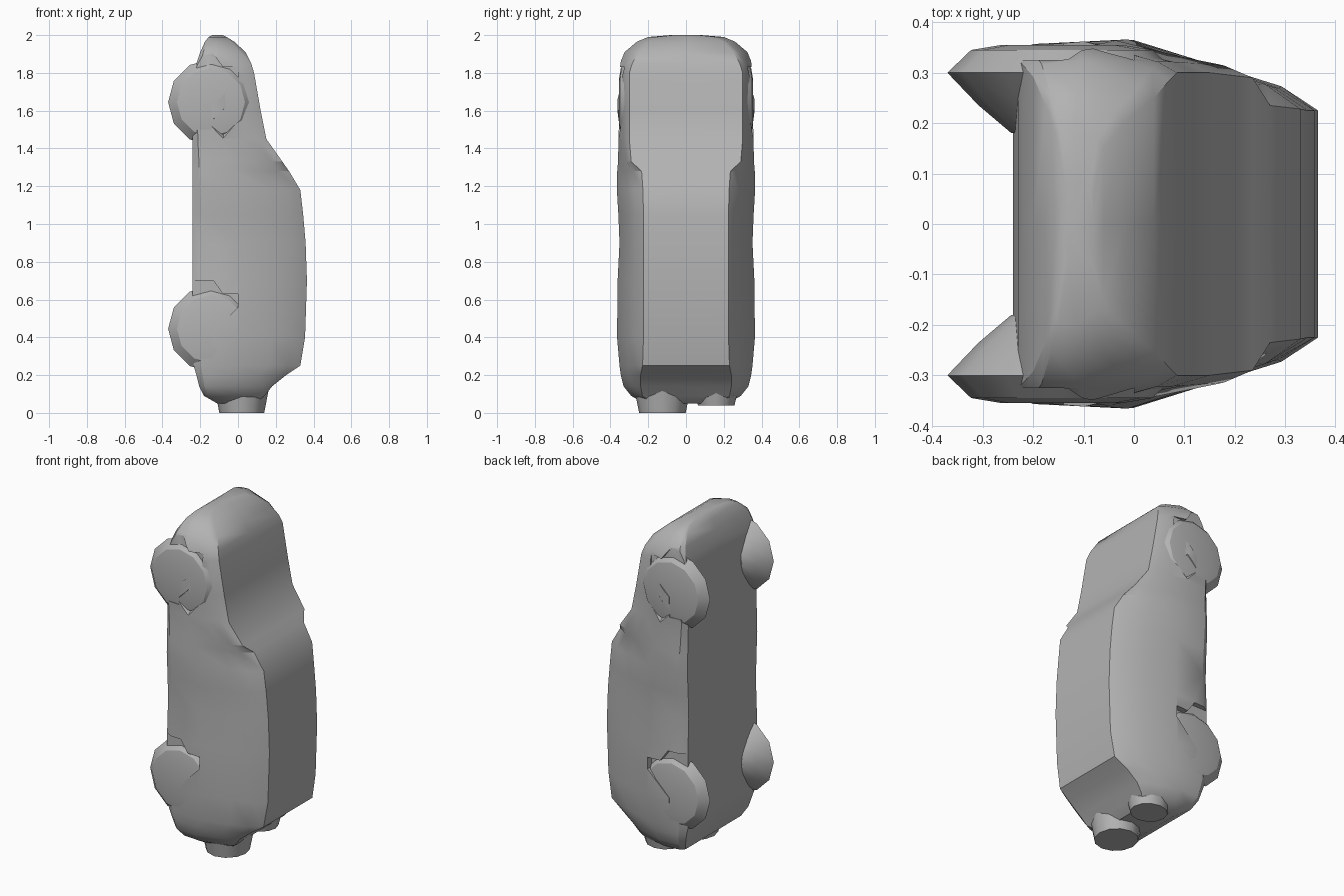
import bpy, bmesh, math
from mathutils import Matrix, Vector

cube = bpy.data.objects.get("Cube")
if cube:
    bpy.data.objects.remove(cube, do_unlink=True)

grey = bpy.data.materials.new("plain grey")
grey.use_nodes = True
GREY = (0.45, 0.45, 0.45, 1)
grey.diffuse_color = GREY
for node in grey.node_tree.nodes:
    if node.type == 'BSDF_PRINCIPLED':
        node.inputs["Base Color"].default_value = GREY


def make(name, bm):
    bmesh.ops.recalc_face_normals(bm, faces=bm.faces[:])
    me = bpy.data.meshes.new(name)
    bm.to_mesh(me)
    bm.free()
    me.materials.append(grey)
    ob = bpy.data.objects.new(name, me)
    bpy.context.scene.collection.objects.link(ob)
    return ob


def activate(ob):
    for o in bpy.context.selected_objects:
        o.select_set(False)
    ob.select_set(True)
    bpy.context.view_layer.objects.active = ob


def smooth(ob, angle):
    activate(ob)
    bpy.ops.object.shade_smooth_by_angle(angle=math.radians(angle))


def loft(bm, loops):
    rings = [[bm.verts.new(p) for p in loop] for loop in loops]
    n = len(rings[0])
    for a, b in zip(rings, rings[1:]):
        for i in range(n):
            j = (i + 1) % n
            bm.faces.new((a[i], a[j], b[j], b[i]))
    bm.faces.new(rings[0])
    bm.faces.new(rings[-1])


def cut(target, cutter):
    mod = target.modifiers.new("cut", 'BOOLEAN')
    mod.operation = 'DIFFERENCE'
    mod.solver = 'EXACT'
    mod.object = cutter
    cutter.hide_render = True
    activate(target)
    bpy.ops.object.modifier_apply(modifier=mod.name)
    bpy.data.objects.remove(cutter, do_unlink=True)


# Body sections: height, underside x, roof x, half width, roof half width
SECTIONS = [
    (0.05, -0.11, 0.09, 0.22, 0.18),
    (0.09, -0.18, 0.14, 0.29, 0.23),
    (0.14, -0.205, 0.18, 0.33, 0.24),
    (0.20, -0.22, 0.255, 0.345, 0.24),
    (0.25, -0.235, 0.33, 0.352, 0.23),
    (0.40, -0.24, 0.355, 0.365, 0.225),
    (0.70, -0.24, 0.365, 0.362, 0.225),
    (0.90, -0.24, 0.358, 0.352, 0.225),
    (1.05, -0.24, 0.345, 0.358, 0.225),
    (1.18, -0.24, 0.33, 0.366, 0.228),
    (1.28, -0.24, 0.27, 0.364, 0.235),
    (1.33, -0.24, 0.235, 0.36, 0.29),
    (1.45, -0.24, 0.15, 0.357, 0.30),
    (1.60, -0.24, 0.12, 0.362, 0.30),
    (1.80, -0.23, 0.085, 0.362, 0.30),
    (1.85, -0.22, 0.07, 0.35, 0.285),
    (1.91, -0.20, 0.04, 0.325, 0.25),
    (1.965, -0.175, -0.02, 0.26, 0.20),
    (1.99, -0.155, -0.06, 0.20, 0.15),
    (2.00, -0.135, -0.08, 0.08, 0.06),
]


def section(z, xb, xt, w, wt):
    # fraction of the way from underside to roof, and half width there
    half = [(0, w * 0.9), (0.07, w * 0.975), (0.4, w),
            (0.7, w + (wt - w) * 0.4), (0.88, w + (wt - w) * 0.65), (1, wt)]
    side = [(xb + f * (xt - xb), y) for f, y in half]
    pts = [(xb, 0)] + side + [(xt, 0)] + [(x, -y) for x, y in reversed(side)]
    return [(x, y, z) for x, y in pts]


bm = bmesh.new()
loft(bm, [section(*s) for s in SECTIONS])
body = make("car_body", bm)

# Stepped wheel arch recesses and small diamond dents on both flanks
WHEEL_X, WHEEL_Z = -0.143, (0.45, 1.65)
ARCH = [(-0.3, -0.15), (-0.3, 0.25), (-0.13, 0.25), (-0.08, 0.18),
        (0, 0.18), (0, 0.11), (-0.14, -0.03), (-0.14, -0.15)]
for side in (-1, 1):
    for wz in WHEEL_Z:
        bm = bmesh.new()
        loft(bm, [[(x, side * y, wz + dz) for x, dz in ARCH] for y in (0.325, 0.45)])
        cut(body, make("arch_cutter", bm))
    bm = bmesh.new()
    bmesh.ops.create_uvsphere(bm, u_segments=4, v_segments=2, radius=0.078)
    bmesh.ops.translate(bm, verts=bm.verts[:], vec=Vector((-0.078, side * 0.358, 1.53)))
    cut(body, make("dent_cutter", bm))
smooth(body, 30)

# Wheels: ridged profile of (distance from centre, radius) swept round the axle
TYRE = [(0.18, 0.10), (0.235, 0.165), (0.30, 0.227), (0.345, 0.18), (0.355, 0.12)]
for end, wz in zip(("rear", "front"), WHEEL_Z):
    for label, side in (("right", -1), ("left", 1)):
        bm = bmesh.new()
        loft(bm, [[(WHEEL_X + r * math.cos(a), side * y, wz - 0.005 + r * math.sin(a))
                   for a in (math.tau * i / 12 for i in range(12))] for y, r in TYRE])
        smooth(make(f"{end}_{label}_wheel", bm), 25)


# Spare wheel and bumper lump on the tail
def tail_lump(name, x, y, z0, z1, rx, ry):
    bm = bmesh.new()
    bmesh.ops.create_cone(bm, cap_ends=True, segments=12, radius1=0.88, radius2=1.05,
                          depth=1, matrix=Matrix.Translation((x, y, (z0 + z1) / 2))
                          @ Matrix.Diagonal((rx, ry, z1 - z0, 1)))
    smooth(make(name, bm), 35)


tail_lump("spare_wheel", 0.02, -0.125, 0.0, 0.12, 0.135, 0.14)
tail_lump("rear_bumper", 0.03, 0.16, 0.04, 0.12, 0.12, 0.11)
